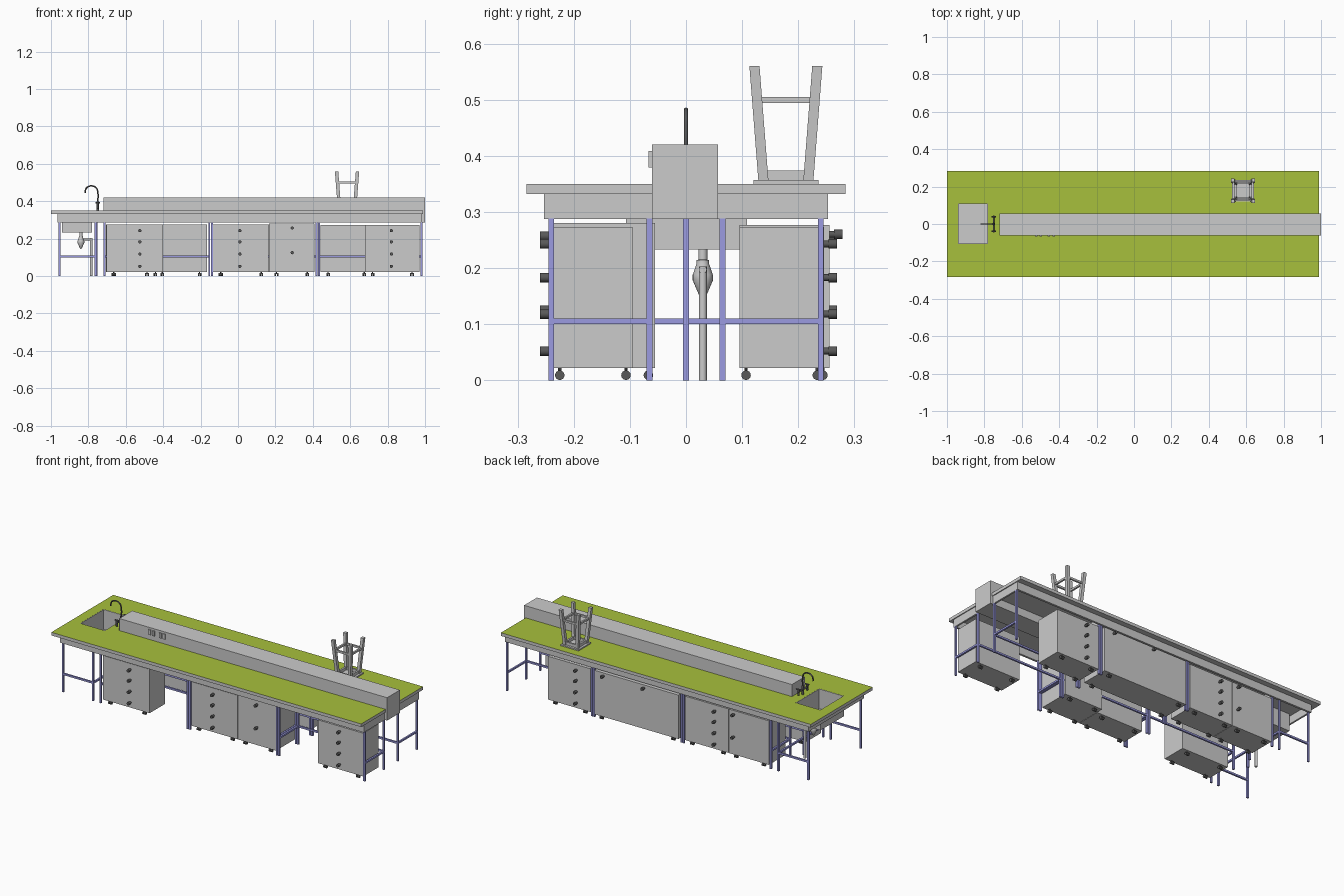
import bpy, bmesh
from math import radians
from mathutils import Vector

if "Cube" in bpy.data.objects:
    bpy.data.objects.remove(bpy.data.objects["Cube"])


def material(name, rgb):
    m = bpy.data.materials.new(name)
    m.diffuse_color = (*rgb, 1)
    m.use_nodes = True
    m.node_tree.nodes["Principled BSDF"].inputs["Base Color"].default_value = m.diffuse_color
    return m


GREEN = material("green_top", (0.39, 0.53, 0.045))
BLUE = material("blue_steel", (0.33, 0.33, 0.75))
DARK = material("dark_fitting", (0.1, 0.1, 0.1))


def finish(name, bm, mat=None, smooth=False):
    bmesh.ops.recalc_face_normals(bm, faces=bm.faces[:])
    me = bpy.data.meshes.new(name)
    bm.to_mesh(me)
    bm.free()
    ob = bpy.data.objects.new(name, me)
    bpy.context.collection.objects.link(ob)
    if mat:
        me.materials.append(mat)
    bpy.ops.object.select_all(action='DESELECT')
    ob.select_set(True)
    bpy.context.view_layer.objects.active = ob
    if smooth:
        bpy.ops.object.shade_smooth_by_angle(angle=radians(40))
    return ob


def box(name, x0, x1, y0, y1, z0, z1, mat=None):
    bm = bmesh.new()
    bmesh.ops.create_cube(bm, size=1)
    for v in bm.verts:
        v.co = (x1 if v.co.x > 0 else x0, y1 if v.co.y > 0 else y0, z1 if v.co.z > 0 else z0)
    return finish(name, bm, mat)


def rod(name, a, b, r, mat=None, sides=16):
    a, b = Vector(a), Vector(b)
    bm = bmesh.new()
    bmesh.ops.create_cone(bm, cap_ends=True, segments=sides, radius1=r, radius2=r, depth=(b - a).length)
    rot = (b - a).to_track_quat('Z', 'Y')
    for v in bm.verts:
        v.co = rot @ v.co + (a + b) / 2
    return finish(name, bm, mat, True)


def lathe(name, profile, x, y, mat=None):
    bm = bmesh.new()
    vs = [bm.verts.new((r, 0, z)) for r, z in profile]
    es = [bm.edges.new(p) for p in zip(vs, vs[1:])]
    bmesh.ops.spin(bm, geom=vs + es, cent=(0, 0, 0), axis=(0, 0, 1), angle=radians(360), steps=20)
    bmesh.ops.remove_doubles(bm, verts=bm.verts[:], dist=1e-5)
    bmesh.ops.translate(bm, verts=bm.verts[:], vec=(x, y, 0))
    return finish(name, bm, mat, True)


def tube(name, pts, r, mat=None):
    cu = bpy.data.curves.new(name, 'CURVE')
    cu.dimensions = '3D'
    cu.bevel_depth = r
    cu.bevel_resolution = 3
    cu.use_fill_caps = True
    sp = cu.splines.new('BEZIER')
    sp.bezier_points.add(len(pts) - 1)
    for bp, p in zip(sp.bezier_points, pts):
        bp.co = p
        bp.handle_left_type = bp.handle_right_type = 'AUTO'
    ob = bpy.data.objects.new(name, cu)
    bpy.context.collection.objects.link(ob)
    if mat:
        cu.materials.append(mat)
    return ob


# Worktops: grey slabs with green upper faces, sink opening cut in the first
SINK = (-0.94, -0.78, -0.107, 0.109)
for name, x0, x1 in (("sink_worktop", -1, -0.715), ("middle_worktop", -0.715, -0.15), ("right_worktop", -0.15, 0.99)):
    top = box(name, x0, x1, -0.284, 0.284, 0.332, 0.35)
    if name == "sink_worktop":
        cutter = box("sink_cutter", *SINK, 0.3, 0.4)
        cutter.hide_render = True
        mod = top.modifiers.new("opening", 'BOOLEAN')
        mod.object = cutter
        mod.solver = 'EXACT'
        bpy.context.view_layer.objects.active = top
        bpy.ops.object.modifier_apply(modifier=mod.name)
        bpy.data.objects.remove(cutter)
    top.data.materials.clear()
    top.data.materials.append(None)
    top.data.materials.append(GREEN)
    for p in top.data.polygons:
        p.material_index = int(p.normal.z > 0.9)

# Sink basin, open at the top
bm = bmesh.new()
bmesh.ops.create_cube(bm, size=1)
bmesh.ops.delete(bm, geom=[f for f in bm.faces if f.normal.z > 0.9], context='FACES_ONLY')
for v in bm.verts:
    v.co = (SINK[v.co.x > 0], SINK[2 + (v.co.y > 0)], 0.3495 if v.co.z > 0 else 0.233)
basin = finish("sink_basin", bm)
basin.modifiers.new("wall", 'SOLIDIFY').thickness = 0.004

# Apron rails under the worktops
for s, label in ((-1, "front"), (1, "back")):
    box(label + "_apron", -0.965, 0.985, *sorted((s * 0.253, s * 0.241)), 0.287, 0.332)
for i, x in enumerate((-0.965, -0.727, -0.151, 0.42, 0.975)):
    box(f"cross_apron_{i}", x, x + 0.01, -0.241, 0.241, 0.287, 0.332)

# Raised service spine with outlets
box("service_spine", -0.72, 1.0, -0.061, 0.057, 0.287, 0.42)
for i, x in enumerate((-0.53, -0.505, -0.462, -0.437)):
    box(f"outlet_{i}", x, x + 0.014, -0.067, -0.06, 0.379, 0.409)


# Blue steel legs and rails
W = 0.005


def post(name, x, y):
    box(name, x - W, x + W, y - W, y + W, 0, 0.288, BLUE)


for i, x in enumerate((-0.714, -0.154, -0.14, 0.42, 0.433, 0.981)):
    for s, label in ((-1, "front"), (1, "back")):
        post(f"{label}_outer_leg_{i}", x, s * 0.24)
        post(f"{label}_inner_leg_{i}", x, s * 0.065)
        box(f"{label}_side_rail_{i}", x - W, x + W, *sorted((s * 0.07, s * 0.235)), 0.1, 0.11, BLUE)
for i, (x0, x1) in enumerate(((-0.714, -0.154), (-0.14, 0.42), (0.433, 0.981))):
    for s in (-1, 1):
        box(f"long_rail_{i}", x0, x1, s * 0.065 - W, s * 0.065 + W, 0.1, 0.11, BLUE)
for s in (-1, 1):
    for x in (-0.955, -0.762):
        post("sink_leg", x, s * 0.24)
    box("sink_side_rail", -0.955, -0.762, s * 0.24 - W, s * 0.24 + W, 0.1, 0.11, BLUE)
post("sink_centre_leg", -0.757, 0)
box("sink_cross_rail", -0.767, -0.757, -0.24, 0.24, 0.1, 0.11, BLUE)

# Cabinets on castors: name, x range, depth range, front side, knob positions
FOUR = (0.052, 0.118, 0.183, 0.243)


def cabinet(name, x0, x1, y0, y1, side, knobs, z1=0.277):
    box(name, x0, x1, y0, y1, 0.022, z1)
    face = y0 if side < 0 else y1
    for x, z in knobs:
        rod(name + "_knob_stem", (x, face, z), (x, face + side * 0.012, z), 0.006, DARK)
        rod(name + "_knob", (x, face + side * 0.008, z), (x, face + side * 0.023, z), 0.0085, DARK)
    for x in (x0 + 0.04, x1 - 0.04):
        for y in (y0 + 0.012, y1 - 0.012):
            rod(name + "_castor_stem", (x, y, 0.01), (x, y, 0.024), 0.003, DARK, 8)
            for d in (-0.006, 0.006):
                rod(name + "_castor", (x + d - 0.004, y, 0.009), (x + d + 0.004, y, 0.009), 0.0085, DARK)


def column(x):
    return [(x, z) for z in FOUR]


cabinet("front_left_drawers", -0.702, -0.402, -0.237, -0.095, -1, column(-0.525))
cabinet("front_middle_drawers", -0.133, 0.164, -0.237, -0.095, -1, column(0.01))
cabinet("front_middle_cupboard", 0.166, 0.41, -0.237, -0.055, -1, [(0.29, 0.257), (0.29, 0.125)], 0.28)
cabinet("front_right_drawers", 0.68, 0.97, -0.237, -0.095, -1, column(0.82), 0.273)
cabinet("back_right_drawers", 0.442, 0.715, 0.095, 0.246, 1, column(0.53), 0.273)
cabinet("back_middle_cupboard", -0.13, 0.41, 0.095, 0.256, 1, [(0.35, 0.26), (0.09, 0.26)])
cabinet("back_left_drawers", -0.445, -0.165, 0.095, 0.246, 1, column(-0.36))
cabinet("back_left_cupboard", -0.705, -0.447, 0.095, 0.246, 1, [(-0.48, 0.255), (-0.48, 0.125)])

# Waste trap and drain pipe
lathe("waste_trap", [(0, 0.145), (0.006, 0.15), (0.018, 0.178), (0.018, 0.188), (0.011, 0.208),
                     (0.011, 0.214), (0.008, 0.215), (0.008, 0.235), (0, 0.235)], -0.84, 0.03)
rod("waste_outlet", (-0.84, 0.03, 0.197), (-0.779, 0.03, 0.197), 0.007)
rod("drain_pipe", (-0.785, 0.03, 0), (-0.785, 0.03, 0.203), 0.007)

# Tap with swan neck and two handles
rod("tap_base", (-0.75, 0, 0.35), (-0.75, 0, 0.4), 0.007, DARK)
tube("tap_neck", [(-0.75, 0, 0.39), (-0.75, 0, 0.45), (-0.758, 0, 0.471), (-0.785, 0, 0.482),
                  (-0.81, 0, 0.471), (-0.818, 0, 0.445)], 0.004, DARK)
rod("tap_crossbar", (-0.75, -0.045, 0.378), (-0.75, 0.045, 0.378), 0.005, DARK)
for s in (-1, 1):
    rod("tap_handle_stem", (-0.75, s * 0.04, 0.36), (-0.75, s * 0.04, 0.395), 0.006, DARK)
    rod("tap_handle", (-0.762, s * 0.04, 0.393), (-0.738, s * 0.04, 0.393), 0.004, DARK)

# Upturned stool standing on the worktop
CX, CY = 0.583, 0.178
box("stool_seat", CX - 0.058, CX + 0.058, CY - 0.058, CY + 0.058, 0.35, 0.357)
for sx in (-1, 1):
    for sy in (-1, 1):
        leg = box("stool_leg", -0.009, 0.009, -0.009, 0.009, 0.355, 0.56)
        for v in leg.data.vertices:
            off = 0.056 if v.co.z > 0.5 else 0.04
            v.co.x += CX + sx * off
            v.co.y += CY + sy * off
for s in (-1, 1):
    for label, off, half, z0, z1, t in (("stool_frame", 0.04, 0.036, 0.357, 0.374, 0.005),
                                        ("stool_brace", 0.051, 0.045, 0.494, 0.505, 0.005)):
        box(label, CX - half, CX + half, CY + s * off - t, CY + s * off + t, z0, z1)
        box(label, CX + s * off - t, CX + s * off + t, CY - half, CY + half, z0, z1)
